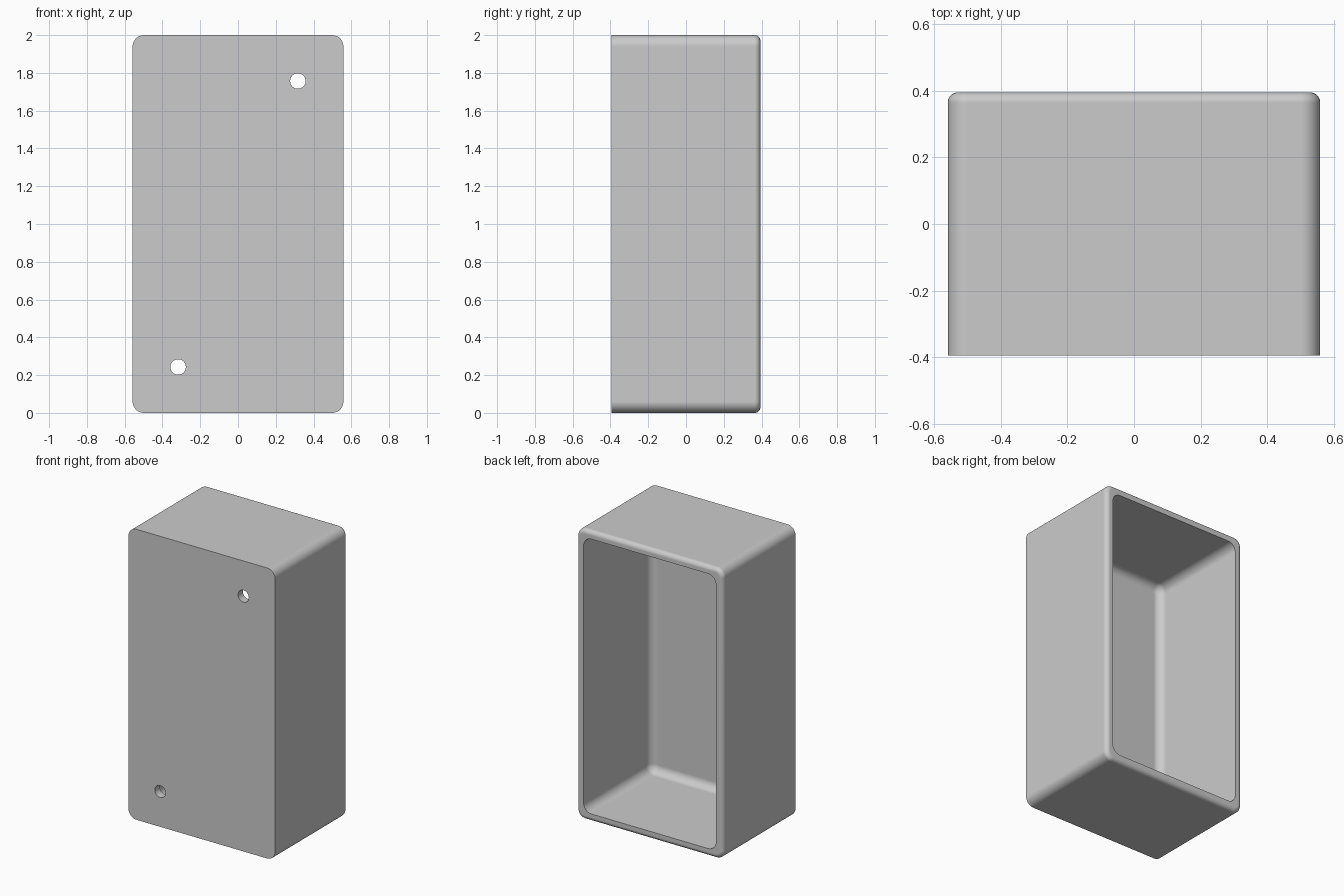
import bpy, bmesh, math

if "Cube" in bpy.data.objects:
    bpy.data.objects.remove(bpy.data.objects["Cube"])

HX, HY, H = 0.558, 0.394, 2.0      # half width, half depth, height
WALL, CORNER, FILLET = 0.054, 0.06, 0.03
INNER_R, FLOOR_R = 0.06, 0.055
SEG = 8


def ring(bm, y, inset, radius):
    """Rounded rectangle in the xz plane at depth y."""
    hx, hz = HX - inset, H / 2 - inset
    verts = []
    for k, (sx, sz) in enumerate([(1, 1), (-1, 1), (-1, -1), (1, -1)]):
        for i in range(SEG + 1):
            a = math.pi / 2 * (k + i / SEG)
            verts.append(bm.verts.new((sx * (hx - radius) + radius * math.cos(a), y,
                                       H / 2 + sz * (hz - radius) + radius * math.sin(a))))
    return verts


# Case: outer shell, rounded rim, then the hollow with a filleted floor
bm = bmesh.new()
steps = [(-HY, 0, CORNER)]
for i in range(SEG + 1):
    a = math.pi / 2 * i / SEG
    o = FILLET * (1 - math.cos(a))
    steps.append((HY - FILLET + FILLET * math.sin(a), o, CORNER - o))
steps.append((HY, WALL, INNER_R))
floor_y = -HY + WALL
for i in range(SEG + 1):
    a = math.pi / 2 * i / SEG
    o = FLOOR_R * (1 - math.cos(a))
    steps.append((floor_y + FLOOR_R * (1 - math.sin(a)), WALL + o, INNER_R - o))
rings = [ring(bm, *s) for s in steps]
n = len(rings[0])
for r0, r1 in zip(rings, rings[1:]):
    for i in range(n):
        j = (i + 1) % n
        bm.faces.new((r0[i], r0[j], r1[j], r1[i]))
bm.faces.new(rings[0])
bm.faces.new(rings[-1])
bmesh.ops.recalc_face_normals(bm, faces=bm.faces)
mesh = bpy.data.meshes.new("case")
bm.to_mesh(mesh)
bm.free()
case = bpy.data.objects.new("case", mesh)
bpy.context.collection.objects.link(case)

grey = bpy.data.materials.new("light grey")
grey.diffuse_color = (0.6, 0.6, 0.6, 1)
grey.use_nodes = True
grey.node_tree.nodes["Principled BSDF"].inputs["Base Color"].default_value = grey.diffuse_color
mesh.materials.append(grey)

# Two screw holes through the front panel, diagonally opposite
for s in (-1, 1):
    bpy.ops.mesh.primitive_cylinder_add(vertices=32, radius=0.041, depth=0.3,
                                        location=(s * 0.317, -HY, H / 2 + s * 0.757),
                                        rotation=(math.pi / 2, 0, 0))
    cutter = bpy.context.object
    cutter.name = "hole_cutter"
    cutter.hide_render = True
    cutter.data.materials.append(grey)
    mod = case.modifiers.new("hole", "BOOLEAN")
    mod.object, mod.operation, mod.solver = cutter, "DIFFERENCE", "EXACT"
    bpy.ops.object.select_all(action="DESELECT")
    case.select_set(True)
    bpy.context.view_layer.objects.active = case
    bpy.ops.object.modifier_apply(modifier=mod.name)
    bpy.data.objects.remove(cutter)

# Smooth fillets, flat panels
bpy.ops.object.shade_smooth_by_angle(angle=math.radians(30))
weighted = case.modifiers.new("weighted_normals", "WEIGHTED_NORMAL")
weighted.keep_sharp = True
